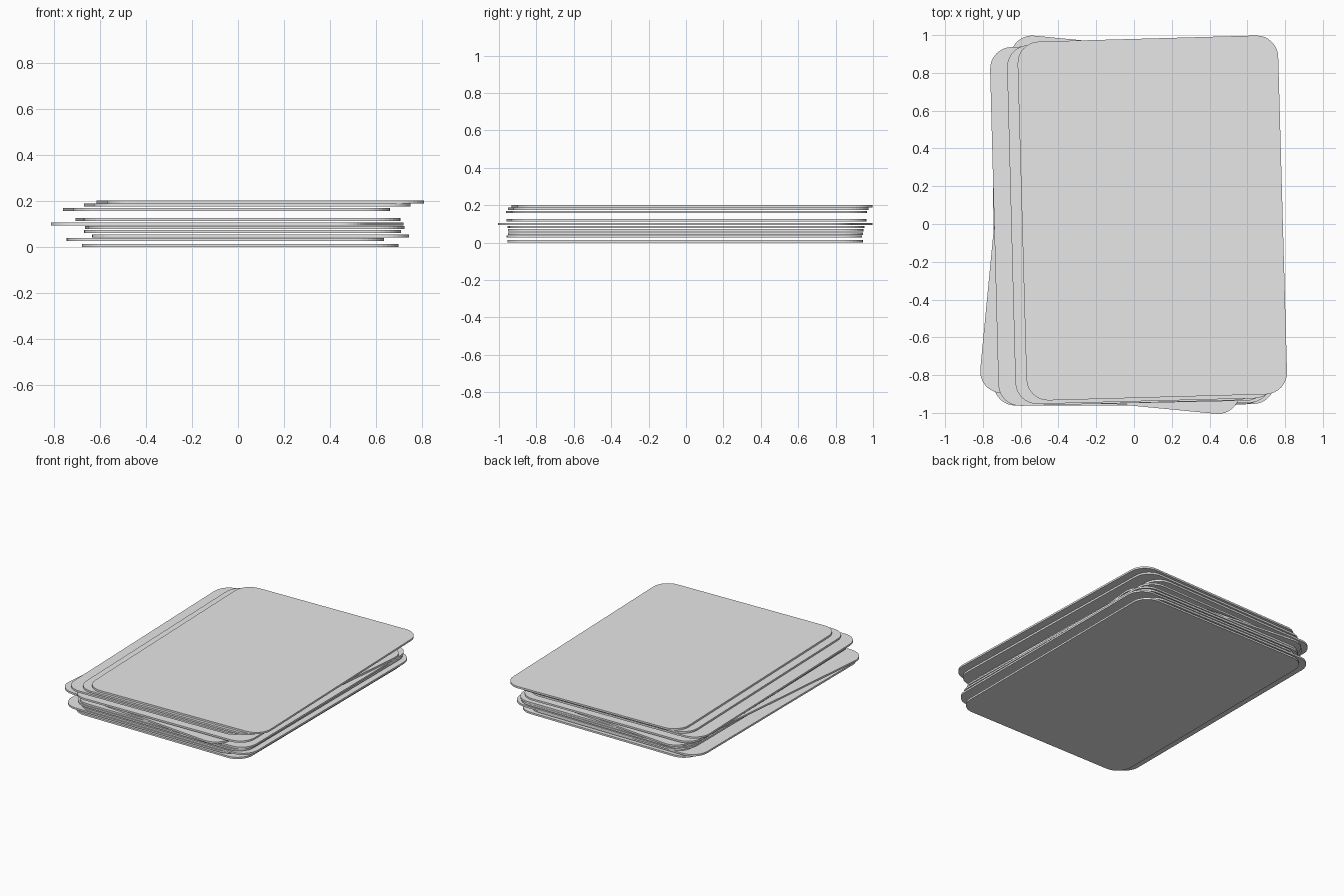
import bpy, bmesh, math

if "Cube" in bpy.data.objects:
    bpy.data.objects.remove(bpy.data.objects["Cube"])

W, H, R, T = 1.38, 1.90, 0.115, 0.013   # card width, height, corner radius, thickness

paper = bpy.data.materials.new("light_grey_card")
paper.diffuse_color = (0.8, 0.8, 0.8, 1)
paper.use_nodes = True
paper.node_tree.nodes["Principled BSDF"].inputs["Base Color"].default_value = paper.diffuse_color


def card(name, x, y, z, angle):
    """Rounded rectangular slab with its underside at z."""
    bm = bmesh.new()
    ring = []
    for i, (sx, sy) in enumerate([(1, 1), (-1, 1), (-1, -1), (1, -1)]):
        for k in range(9):
            a = math.radians(90 * i + 90 * k / 8)
            ring.append(bm.verts.new((sx * (W / 2 - R) + R * math.cos(a),
                                      sy * (H / 2 - R) + R * math.sin(a), 0)))
    face = bm.faces.new(ring)
    up = bmesh.ops.extrude_face_region(bm, geom=[face])["geom"]
    bmesh.ops.translate(bm, vec=(0, 0, T),
                        verts=[v for v in up if isinstance(v, bmesh.types.BMVert)])
    bmesh.ops.recalc_face_normals(bm, faces=bm.faces)
    mesh = bpy.data.meshes.new(name)
    bm.to_mesh(mesh)
    bm.free()
    mesh.materials.append(paper)
    ob = bpy.data.objects.new(name, mesh)
    ob.location = (x, y, z)
    ob.rotation_euler.z = math.radians(angle)
    bpy.context.collection.objects.link(ob)


# Loosely stacked cards, bottom to top: x, y, underside z, turn in degrees
stack = [
    (0.010, -0.005, 0.000, 0.0),
    (-0.055, -0.010, 0.026, 0.1),
    (0.055, -0.003, 0.040, 0.0),
    (0.020, -0.002, 0.060, 0.0),
    (0.030, 0.000, 0.077, 0.4),
    (-0.047, -0.004, 0.093, -5.5),
    (0.000, 0.002, 0.113, 1.2),
    (-0.050, 0.002, 0.157, 1.5),
    (0.040, 0.012, 0.175, 1.5),
    (0.097, 0.032, 0.189, 1.6),
]
for n, c in enumerate(stack, 1):
    card(f"card_{n}", *c)
